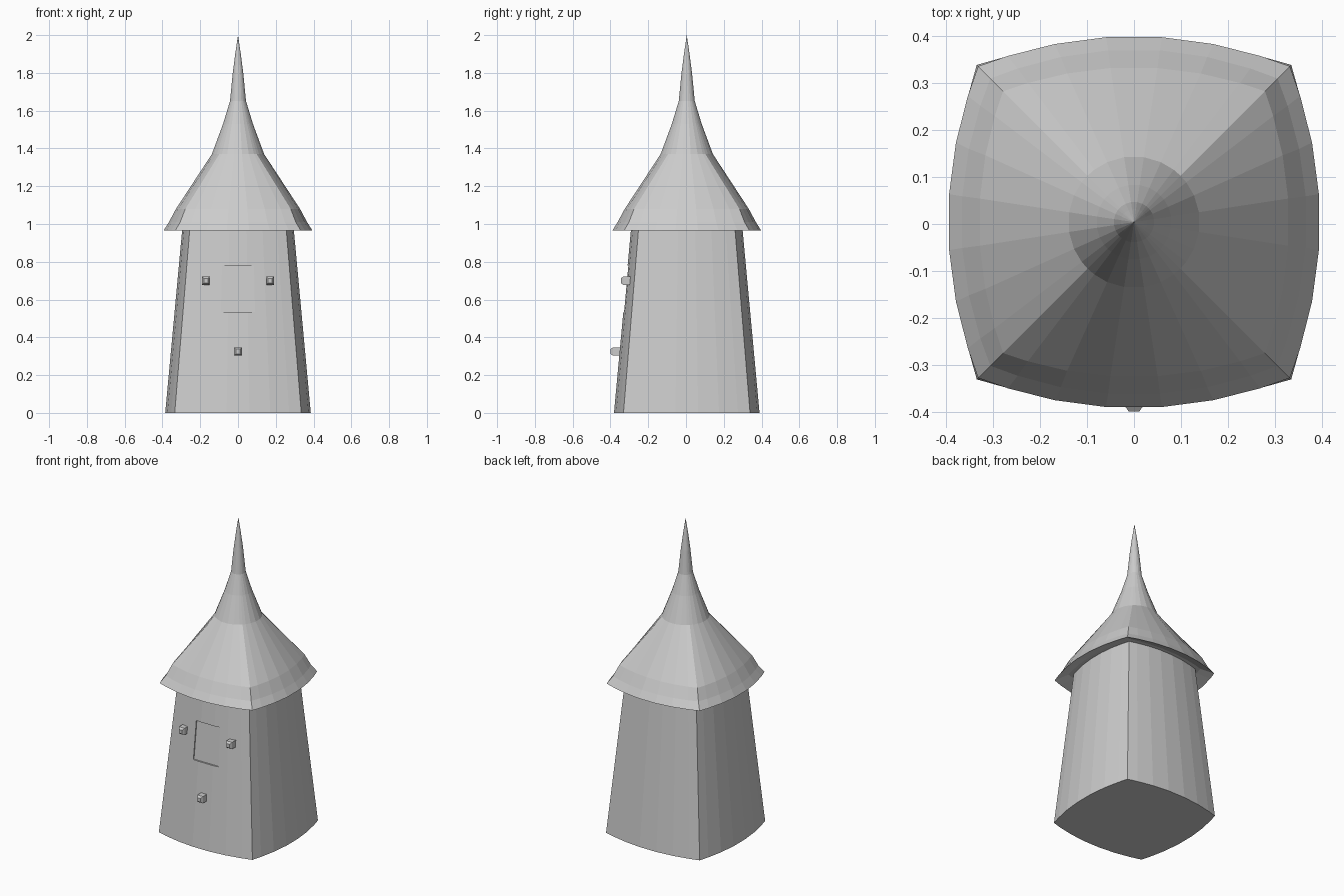
import bpy, bmesh, math
from mathutils import Vector

if "Cube" in bpy.data.objects:
    bpy.data.objects.remove(bpy.data.objects["Cube"])

CY = 0.004  # slight offset so the front pegs balance the depth
FRACS = (-1, -0.81, -0.51, -0.18, 0.18, 0.51, 0.81)


def bulged_square(h, c, z):
    """Square ring with bowed sides: h = mid-side extent, c = corner extent."""
    pts = []
    for k in range(4):
        a = k * math.pi / 2
        for f in FRACS:
            x, y = c * f, -(c + (h - c) * (1 - f * f))
            pts.append(Vector((x * math.cos(a) - y * math.sin(a),
                               x * math.sin(a) + y * math.cos(a) + CY, z)))
    return pts


def circle(r, z):
    """Round ring whose points line up with the bulged square."""
    pts = []
    for p in bulged_square(0.395, 0.332, 0):
        a = math.atan2(p.y - CY, p.x)
        pts.append(Vector((r * math.cos(a), r * math.sin(a) + CY, z)))
    return pts


def loft(name, rings, tip=None):
    bm = bmesh.new()
    loops = [[bm.verts.new(p) for p in ring] for ring in rings]
    n = len(loops[0])
    for a, b in zip(loops, loops[1:]):
        for i in range(n):
            j = (i + 1) % n
            bm.faces.new((a[i], a[j], b[j], b[i]))
    bm.faces.new(loops[0][::-1])
    if tip:
        t = bm.verts.new(tip)
        for i in range(n):
            bm.faces.new((loops[-1][i], loops[-1][(i + 1) % n], t))
    else:
        bm.faces.new(loops[-1])
    bmesh.ops.recalc_face_normals(bm, faces=bm.faces[:])
    me = bpy.data.meshes.new(name)
    bm.to_mesh(me)
    bm.free()
    ob = bpy.data.objects.new(name, me)
    bpy.context.collection.objects.link(ob)
    return ob


def rect(cx, y, cz, hw, hh):
    return [Vector((cx + sx * hw, y, cz + sz * hh))
            for sx, sz in ((-1, -1), (1, -1), (1, 1), (-1, 1))]


# Tapered tower body
body = loft("tower_body", [bulged_square(0.387, 0.335, 0),
                           bulged_square(0.294, 0.253, 1.0)])

# Shallow window recess following the sloping front wall
cut_rings = []
for d in (-0.06, 0.012):
    cut_rings.append([Vector((x, -0.383 + 0.093 * z + d, z))
                      for x, z in ((-0.09, 0.535), (0.09, 0.535),
                                   (0.085, 0.78), (-0.085, 0.78))])
cutter = loft("window_cutter", cut_rings)
cutter.hide_render = True
cutter.hide_viewport = True
mod = body.modifiers.new("window_recess", 'BOOLEAN')
mod.operation = 'DIFFERENCE'
mod.solver = 'EXACT'
mod.object = cutter

# Flared roof: recessed underside, bowed eaves, round spire
loft("roof", [
    bulged_square(0.285, 0.245, 1.0),
    bulged_square(0.315, 0.275, 1.0),
    bulged_square(0.396, 0.332, 0.965),
    bulged_square(0.368, 0.306, 1.01),
    bulged_square(0.330, 0.279, 1.08),
    circle(0.140, 1.37),
    circle(0.080, 1.53),
    circle(0.043, 1.65),
    circle(0.028, 1.80),
    circle(0.015, 1.90),
], tip=(0, CY, 2.0))

# Pegs on the front wall
for name, x, z, front in (("peg_left", -0.17, 0.70, -0.345),
                          ("peg_right", 0.17, 0.70, -0.345),
                          ("peg_lower", 0, 0.325, -0.400)):
    loft(name, [rect(x, front + 0.06, z, 0.02, 0.022),
                rect(x, front + 0.013, z, 0.02, 0.022),
                rect(x, front, z, 0.011, 0.012)])
